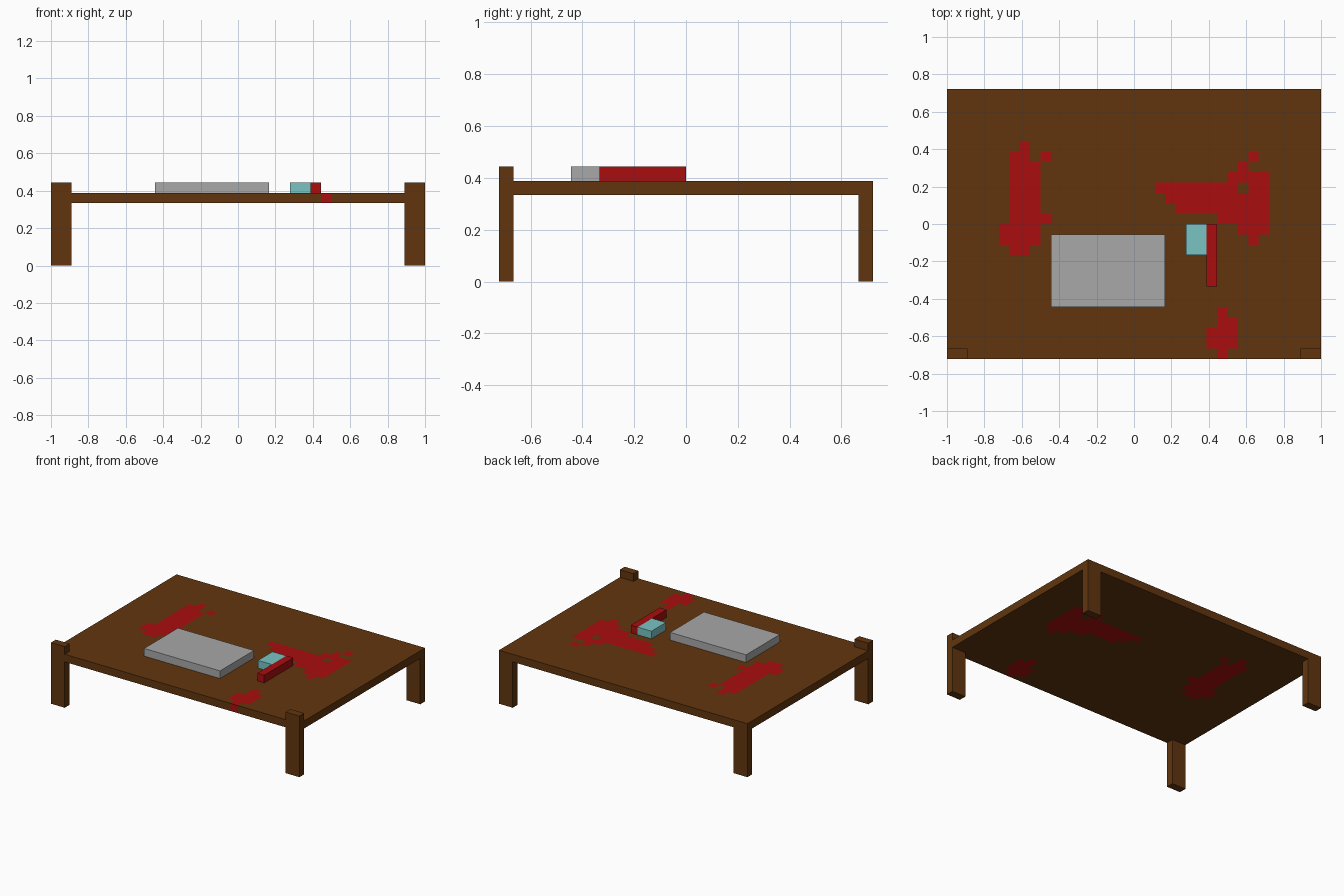
import bpy
import bmesh
import math
from mathutils import Vector

V = 1 / 18            # size of one block unit
W, D = 36, 26         # table size in units

if "Cube" in bpy.data.objects:
    bpy.data.objects.remove(bpy.data.objects["Cube"], do_unlink=True)


def material(name, rgb):
    lin = [((c / 255 + 0.055) / 1.055) ** 2.4 if c > 10 else c / 255 / 12.92 for c in rgb]
    m = bpy.data.materials.new(name)
    m.use_nodes = True
    m.diffuse_color = (*lin, 1)
    m.node_tree.nodes["Principled BSDF"].inputs["Base Color"].default_value = (*lin, 1)
    return m


wood = material("brown wood", (97, 53, 14))
red = material("red", (170, 13, 14))
grey = material("grey", (168, 168, 168))
cyan = material("pale cyan", (122, 196, 196))


def box(name, cols, rows, levels, *mats, paint=None):
    """Box spanning unit columns (from the right), rows (from the back) and levels."""
    lo = Vector((cols[0] - W / 2, D / 2 - rows[1], levels[0])) * V
    hi = Vector((cols[1] - W / 2, D / 2 - rows[0], levels[1])) * V
    bm = bmesh.new()
    bmesh.ops.create_cube(bm, size=1)
    for v in bm.verts:
        v.co = Vector([(lo[i] + hi[i]) / 2 + v.co[i] * (hi[i] - lo[i]) for i in range(3)])
    if paint:
        paint(bm)
    me = bpy.data.meshes.new(name)
    bm.to_mesh(me)
    bm.free()
    for m in mats:
        me.materials.append(m)
    ob = bpy.data.objects.new(name, me)
    bpy.context.collection.objects.link(ob)
    return ob


# Stains soaked through the table top: row -> inclusive column ranges
stains = {
    5: [(7, 7)],
    6: [(6, 7), (9, 9), (29, 29)],
    7: [(6, 8), (28, 28)],
    8: [(6, 8), (27, 30)],
    9: [(6, 8), (20, 27), (29, 30)],
    10: [(6, 8), (21, 30)],
    11: [(6, 8), (22, 30)],
    12: [(6, 9), (26, 30)],
    13: [(5, 8), (28, 30)],
    14: [(5, 8), (29, 29)],
    15: [(6, 7)],
    21: [(26, 26)],
    22: [(26, 27)],
    23: [(25, 27)],
    24: [(25, 27)],
    25: [(26, 26)],
}


def paint_stains(bm):
    # Cut the slab into unit cells, then colour the stained ones
    for axis, n in ((Vector((1, 0, 0)), W), (Vector((0, 1, 0)), D)):
        for i in range(1, n):
            bmesh.ops.bisect_plane(bm, geom=bm.verts[:] + bm.edges[:] + bm.faces[:],
                                   plane_co=axis * (i - n / 2) * V, plane_no=axis)
    for f in bm.faces:
        c = f.calc_center_median() / V
        col = min(W - 1, math.floor(c.x + W / 2))
        row = min(D - 1, math.floor(D / 2 - c.y))
        f.material_index = int(any(a <= col <= b for a, b in stains.get(row, [])))


box("table_top", (0, W), (0, D), (6, 7), wood, red, paint=paint_stains)

# Legs at the corners; the front pair carries on as short posts above the top
for side, cols in (("right", (0, 2)), ("left", (W - 2, W))):
    box("back_leg_" + side, cols, (0, 1), (0, 6), wood)
    box("front_leg_" + side, cols, (D - 1, D), (0, 6), wood)
    box("front_post_" + side, cols, (D - 1, D), (7, 8), wood)

# Things lying on the table
box("grey_slab", (10, 21), (14, 21), (7, 8), grey)
box("cyan_block", (23, 25), (13, 16), (7, 8), cyan)
box("red_bar", (25, 26), (13, 19), (7, 8), red)
